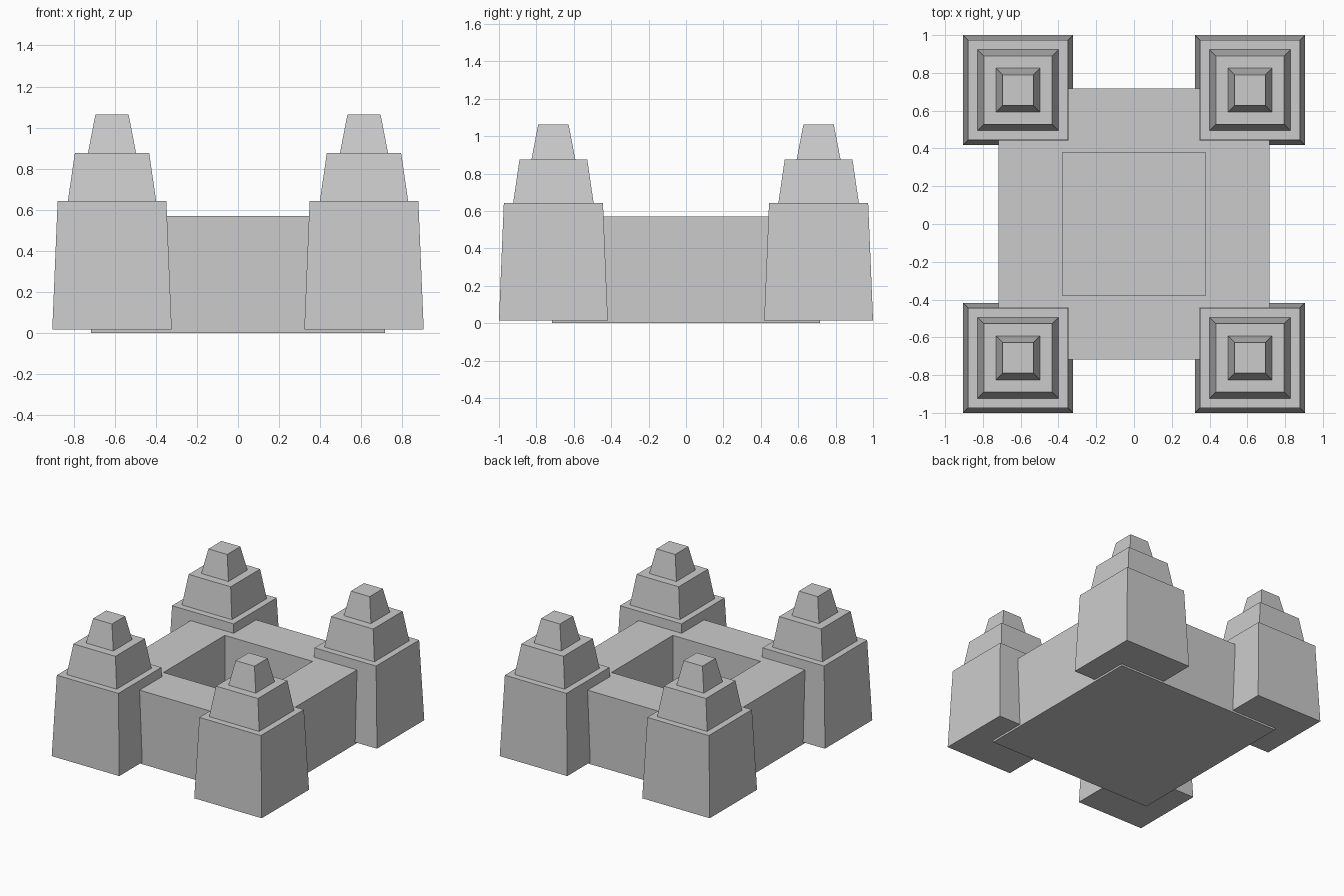
import bpy, bmesh

if "Cube" in bpy.data.objects:
    bpy.data.objects.remove(bpy.data.objects["Cube"])


def finish(bm, name, location=(0, 0, 0)):
    bmesh.ops.recalc_face_normals(bm, faces=bm.faces)
    mesh = bpy.data.meshes.new(name)
    bm.to_mesh(mesh)
    bm.free()
    obj = bpy.data.objects.new(name, mesh)
    obj.location = location
    bpy.context.collection.objects.link(obj)
    return obj


def square_loft(bm, profile):
    """Stack of square rings given as (half width, height), capped at both ends."""
    rings = [[bm.verts.new((sx * h, sy * h, z))
              for sx, sy in ((-1, -1), (1, -1), (1, 1), (-1, 1))]
             for h, z in profile]
    for a, b in zip(rings, rings[1:]):
        for i in range(4):
            j = (i + 1) % 4
            bm.faces.new((a[i], a[j], b[j], b[i]))
    bm.faces.new(rings[0][::-1])
    bm.faces.new(rings[-1])


# Central block: outer wall, flat rim, sunken courtyard
bm = bmesh.new()
square_loft(bm, [(0.717, 0), (0.717, 0.57), (0.378, 0.57), (0.378, 0.02)])
finish(bm, "courtyard_walls")

# Four corner towers, each with three tapering tiers
tower_profile = [(0.291, 0.015), (0.265, 0.642),
                 (0.215, 0.642), (0.181, 0.876),
                 (0.117, 0.876), (0.081, 1.063)]
for x_name, sx in (("left", -1), ("right", 1)):
    for y_name, sy in (("front", -1), ("back", 1)):
        bm = bmesh.new()
        square_loft(bm, tower_profile)
        finish(bm, f"tower_{y_name}_{x_name}", (sx * 0.614, sy * 0.709, 0))
